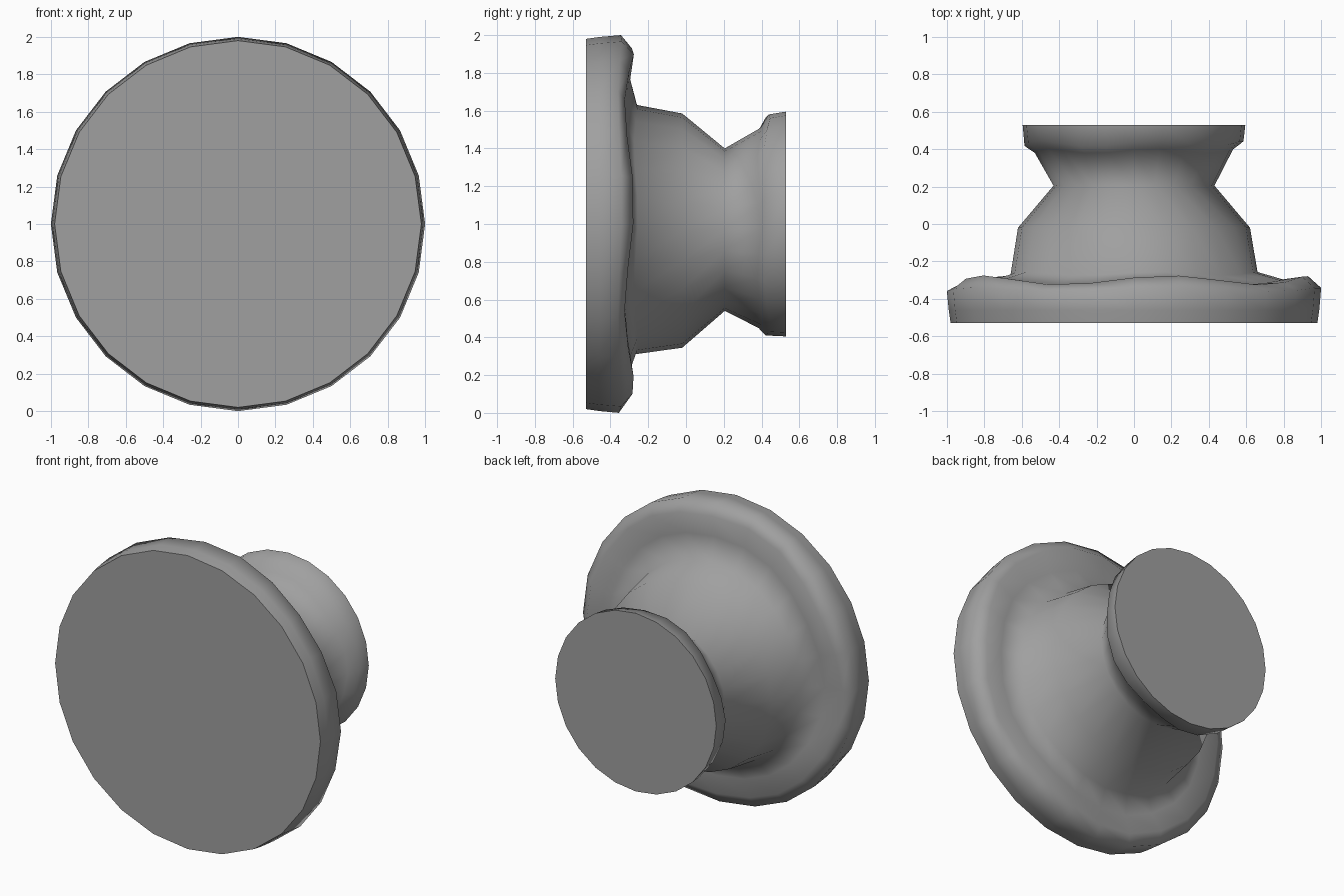
import bpy, bmesh, math

cube = bpy.data.objects.get("Cube")
if cube:
    bpy.data.objects.remove(cube, do_unlink=True)

grey = bpy.data.materials.new("stone grey")
grey.use_nodes = True
grey.diffuse_color = (0.35, 0.35, 0.35, 1)
grey.node_tree.nodes["Principled BSDF"].inputs["Base Color"].default_value = (0.35, 0.35, 0.35, 1)

SIDES = 24
# Rings from front to back: depth, radius, centre height, depth wobble
RINGS = [
    (-0.53, 0.98, 1.0, 0),
    (-0.46, 0.99, 1.0, 0),
    (-0.35, 1.00, 1.0, 0.01),
    (-0.30, 0.93, 1.0, 0.025),
    (-0.31, 0.80, 0.99, 0.015),
    (-0.265, 0.66, 0.97, 0.01),
    (-0.02, 0.62, 0.965, 0),
    (0.205, 0.43, 0.97, 0),
    (0.39, 0.53, 0.98, 0.012),
    (0.43, 0.585, 0.995, 0.015),
    (0.53, 0.595, 1.0, 0),
]


def lathe(name, rings):
    """Skin circular rings along y, close both ends and smooth the sides."""
    bm = bmesh.new()
    loops = []
    for depth, radius, height, wobble in rings:
        loop = []
        for i in range(SIDES):
            a = math.tau * i / SIDES
            y = depth + wobble * math.sin(5 * a + 1)
            loop.append(bm.verts.new((radius * math.cos(a), y, height + radius * math.sin(a))))
        loops.append(loop)
    for low, high in zip(loops, loops[1:]):
        for i in range(SIDES):
            j = (i + 1) % SIDES
            bm.faces.new((low[i], low[j], high[j], high[i]))
    bm.faces.new(loops[0])
    bm.faces.new(loops[-1])
    bmesh.ops.recalc_face_normals(bm, faces=bm.faces)
    mesh = bpy.data.meshes.new(name)
    bm.to_mesh(mesh)
    bm.free()
    mesh.materials.append(grey)
    obj = bpy.data.objects.new(name, mesh)
    bpy.context.collection.objects.link(obj)
    bpy.ops.object.select_all(action="DESELECT")
    obj.select_set(True)
    bpy.context.view_layer.objects.active = obj
    bpy.ops.object.shade_smooth_by_angle(angle=math.radians(75))
    return obj


# Wide front disc, waisted neck and small back disc in one turned body
lathe("flanged_knob", RINGS)
